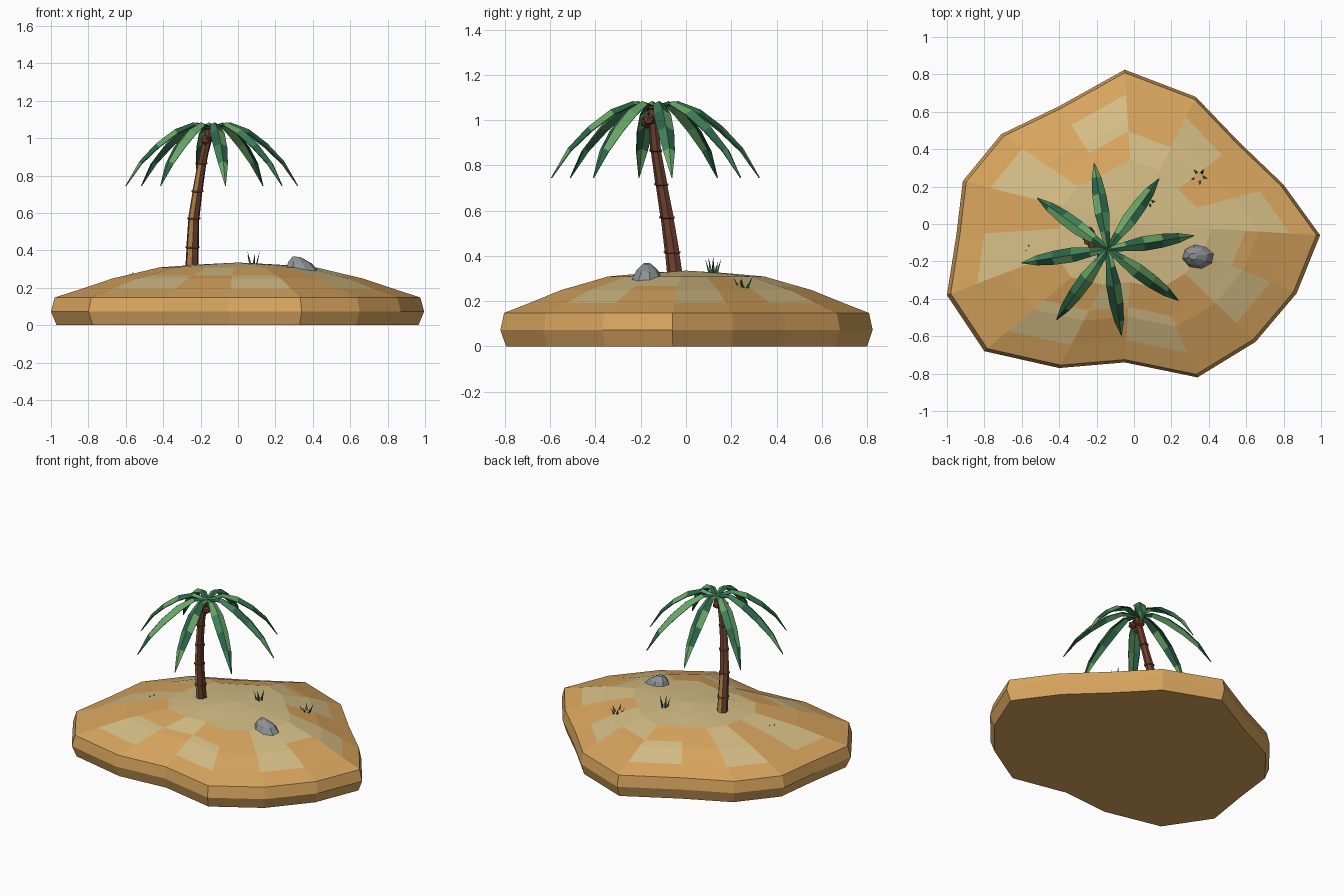
import bpy, bmesh, math, random
from mathutils import Vector

if "Cube" in bpy.data.objects:
    bpy.data.objects.remove(bpy.data.objects["Cube"])
random.seed(4)

def mat(name, r, g, b):
    lin = lambda c: ((c / 255 + 0.055) / 1.055) ** 2.4 if c > 10 else c / 255 / 12.92
    m = bpy.data.materials.new(name)
    m.diffuse_color = (lin(r), lin(g), lin(b), 1)
    m.use_nodes = True
    m.node_tree.nodes["Principled BSDF"].inputs["Base Color"].default_value = m.diffuse_color
    return m

SAND = mat("sand", 216, 165, 94)
PALE = mat("pale_sand", 212, 189, 133)
BARK = mat("bark", 112, 66, 48)
BARK_LIGHT = mat("light_bark", 182, 132, 76)
LEAF_D = mat("dark_green", 44, 100, 72)
LEAF_M = mat("mid_green", 62, 128, 88)
LEAF_L = mat("light_green", 104, 166, 102)
STONE = mat("stone", 142, 147, 150)

def make(name, verts, faces, mats, idx=None):
    me = bpy.data.meshes.new(name)
    me.from_pydata([tuple(v) for v in verts], [], faces)
    for m in mats:
        me.materials.append(m)
    if idx:
        me.polygons.foreach_set("material_index", idx)
    bm = bmesh.new()
    bm.from_mesh(me)
    bmesh.ops.recalc_face_normals(bm, faces=bm.faces)
    bm.to_mesh(me)
    bm.free()
    ob = bpy.data.objects.new(name, me)
    bpy.context.collection.objects.link(ob)
    return ob

def loft(rings, cap_start=True, cap_end=True):
    """Quads between equal rings; returns verts, faces (bands first)."""
    n = len(rings[0])
    verts = [v for r in rings for v in r]
    faces = [(j*n + i, j*n + (i+1) % n, (j+1)*n + (i+1) % n, (j+1)*n + i)
             for j in range(len(rings) - 1) for i in range(n)]
    if cap_start:
        faces.append(tuple(range(n)))
    if cap_end:
        faces.append(tuple(range((len(rings)-1)*n, len(rings)*n)))
    return verts, faces

# island: one outline scaled through height levels
OUT = [(.995, -.06), (.80, .21), (.56, .44), (.33, .68), (-.05, .825), (-.40, .63),
       (-.71, .48), (-.915, .23), (-.95, -.06), (-1, -.38), (-.80, -.68), (-.40, -.77),
       (-.05, -.74), (.34, -.82), (.65, -.63), (.87, -.37)]
LEVELS = [(.97, 0), (1, .073), (.98, .148), (.84, .193), (.67, .25), (.60, .266),
          (.42, .309), (.2, .325)]
rings = [[Vector((x*s, y*s, z)) for x, y in OUT] for s, z in LEVELS]
verts, faces = loft(rings, True, False)
apex, n = len(verts), len(OUT)
verts.append(Vector((0, 0, .335)))
last = (len(rings) - 1) * n
INNER = {0, 2, 3, 6, 8, 11, 14, 15}
idx = []
for j in range(len(rings) - 1):
    for i in range(n):
        # checkered pale patches on the slope, pale crown
        pale = (j in (3, 4) and i % 2 == 0) or (j == 5 and i in INNER) or j > 5
        idx.append(int(pale))
idx.append(0)
for i in range(n):
    faces.append((last + i, last + (i+1) % n, apex))
    idx.append(1)
make("island", verts, faces, [SAND, PALE], idx)

# palm trunk: flared segments along a leaning path
PATH = [Vector(p) for p in [(-.247, -.043, .28), (-.243, -.06, .42), (-.236, -.083, .575),
                            (-.216, -.108, .72), (-.192, -.133, .87), (-.15, -.15, 1.06)]]
SIDES = 7
def ring(c, r):
    return [c + Vector((r*math.cos(a), r*math.sin(a), 0))
            for a in (math.tau*(k + .25)/SIDES for k in range(SIDES))]
rings = []
for k in range(len(PATH) - 1):
    a, b = PATH[k], PATH[k+1]
    r0, r1 = .037 - .003*k, .033 - .003*k
    rings += [ring(a, r0), ring(a.lerp(b, .93), r1), ring(a.lerp(b, .95), r1 + .006),
              ring(b, r1 + .006)]
verts, faces = loft(rings)
idx = []
for f in faces:
    c = sum((verts[v] for v in f), Vector()) / len(f)
    j = f[0] // SIDES
    axis = sum((verts[v] for v in range(j*SIDES, (j+1)*SIDES)), Vector()) / SIDES
    d = c - axis
    ang = math.degrees(math.atan2(d.y, d.x)) % 360
    # light strips on the front-left and back of the long faces
    idx.append(int(len(f) == 4 and j % 4 == 0 and (225 < ang < 275 or 65 < ang < 115)))
make("palm_trunk", verts, faces, [BARK, BARK_LIGHT], idx)

# coconuts under the crown
for k, (x, y, z) in enumerate([(-.175, -.175, .99), (-.125, -.165, 1.0), (-.155, -.115, 1.005)]):
    bpy.ops.mesh.primitive_ico_sphere_add(subdivisions=1, radius=.027, location=(x, y, z))
    ob = bpy.context.object
    ob.name = f"coconut_{k+1}"
    ob.data.materials.append(BARK)

# palm leaves: ridged blades drooping from the crown
CROWN = Vector((-.14, -.135, 0))
BLADE = [(0, 1.06, .012), (.10, 1.082, .024), (.20, 1.045, .038), (.30, .97, .036),
         (.39, .875, .025), (.465, .745, .001)]
for k in range(8):
    a = math.radians(9 + 45*k)
    out, side = Vector((math.cos(a), math.sin(a), 0)), Vector((-math.sin(a), math.cos(a), 0))
    verts, faces, idx = [], [], []
    for r, z, w in BLADE:
        c = CROWN + out*r + Vector((0, 0, z))
        drop = Vector((0, 0, -w*.55)) - out*w*.25
        verts += [c + side*w + drop, c, c - side*w + drop]
    for j in range(len(BLADE) - 1):
        for s in range(2):
            b = 3*j + s
            faces.append((b, b + 1, b + 4, b + 3))
            idx.append((j + s + k) % 2 + (1 if (j + s) % 3 == 2 and (j + s + k) % 2 else 0))
    ob = make(f"palm_leaf_{k+1}", verts, faces, [LEAF_M, LEAF_D, LEAF_L], idx)
    for f in ob.data.polygons:          # light green stretch on alternate cells
        if f.material_index == 0 and (f.index // 2) % 2 == k % 2:
            f.material_index = 2
    m = ob.modifiers.new("thickness", 'SOLIDIFY')
    m.thickness, m.offset = .005, 0

# rock: uneven stacked rings
rings = []
for r, z, dx in [(.082, .255, .005), (.09, .295, .005), (.062, .337, -.008), (.022, .366, -.025)]:
    rings.append([Vector((.34 + dx + r*math.cos(t)*random.uniform(.92, 1.04),
                          -.173 + .8*r*math.sin(t)*random.uniform(.92, 1.04),
                          z - .12*r*math.cos(t)))
                  for t in (math.tau*i/8 + .2 for i in range(8))])
verts, faces = loft(rings)
make("rock", verts, faces, [STONE])

# grass tufts: thin three-sided blades leaning outwards
TUFTS = [(.08, .12, .315, .082, .035), (.35, .255, .255, .055, .045), (-.55, -.14, .25, .034, .03)]
for k, (x, y, z, h, spread) in enumerate(TUFTS):
    verts, faces, idx = [], [], []
    for i in range(5):
        a = math.tau*i/5 + k
        d = Vector((math.cos(a), math.sin(a), 0))
        s = Vector((-d.y, d.x, 0)) * .009
        p = Vector((x, y, z)) + d*spread*.35
        b = len(verts)
        verts += [p - s, p + s, p + d*.009,
                  p + d*spread*.7 + Vector((0, 0, h*(1 - .12*(i % 3))))]
        faces += [(b, b+1, b+3), (b+1, b+2, b+3), (b+2, b, b+3), (b, b+2, b+1)]
        idx += [i % 2]*4
    make(f"grass_tuft_{k+1}", verts, faces, [LEAF_D, LEAF_M], idx)
